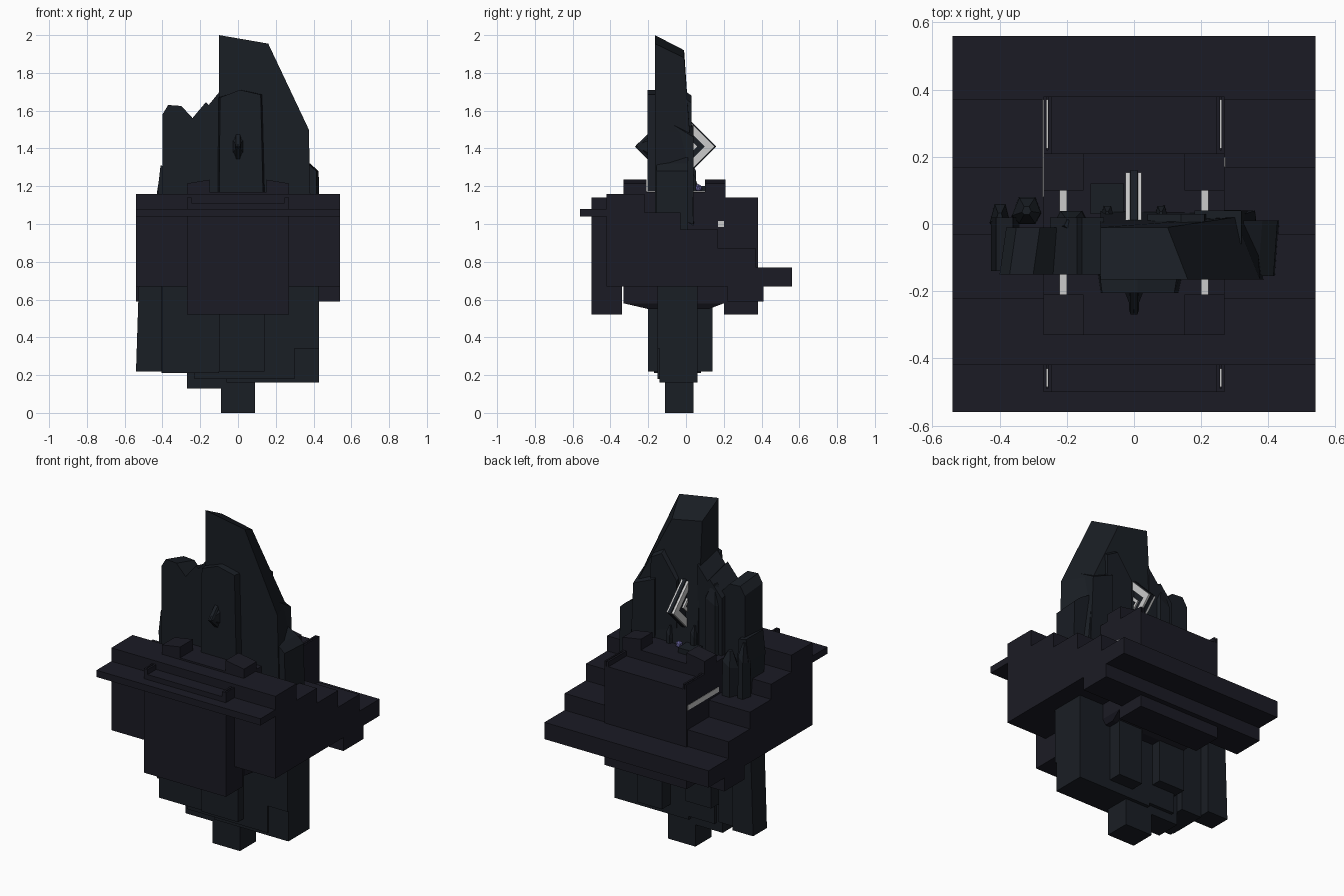
import bpy, bmesh, math
from mathutils import Vector

if "Cube" in bpy.data.objects:
    bpy.data.objects.remove(bpy.data.objects["Cube"])


def material(name, r, g, b):
    m = bpy.data.materials.new(name)
    m.diffuse_color = (r, g, b, 1)
    m.use_nodes = True
    m.node_tree.nodes["Principled BSDF"].inputs["Base Color"].default_value = m.diffuse_color
    return m


STONE = material("dark_stone", 0.011, 0.011, 0.018)
ROCK = material("dark_crystal", 0.010, 0.013, 0.018)
LIGHT = material("pale_inlay", 0.6, 0.6, 0.6)
GEM = material("violet_gem", 0.12, 0.11, 0.3)


def finish(name, bm, mat):
    bmesh.ops.recalc_face_normals(bm, faces=bm.faces)
    me = bpy.data.meshes.new(name)
    bm.to_mesh(me)
    bm.free()
    me.materials.append(mat)
    ob = bpy.data.objects.new(name, me)
    bpy.context.collection.objects.link(ob)
    return ob


def loft(name, rings, mat):
    """Skin between closed rings with equal point counts, capped at both ends."""
    bm = bmesh.new()
    vs = [[bm.verts.new(p) for p in ring] for ring in rings]
    n = len(vs[0])
    for a, b in zip(vs, vs[1:]):
        for i in range(n):
            j = (i + 1) % n
            bm.faces.new((a[i], a[j], b[j], b[i]))
    bm.faces.new(vs[0])
    bm.faces.new(vs[-1])
    return finish(name, bm, mat)


def rect(x0, x1, y0, y1, z):
    return [(x0, y0, z), (x1, y0, z), (x1, y1, z), (x0, y1, z)]


def box(name, x0, x1, y0, y1, z0, z1, mat=STONE):
    return loft(name, [rect(x0, x1, y0, y1, z0), rect(x0, x1, y0, y1, z1)], mat)


def extrude_x(name, yz, x0, x1, mat=STONE):
    return loft(name, [[(x, y, z) for y, z in yz] for x in (x0, x1)], mat)


def slab(name, xz, y0, y1, dx=0.0, dz=0.0):
    """Upright rock plate: front outline at y0, shifted copy at y1."""
    return loft(name, [[(x, y0, z) for x, z in xz],
                       [(x + dx, y1, z + dz) for x, z in xz]], ROCK)


def crystal(name, x, y, rx, ry, z0, z1, z2):
    """Six-sided upright shard with a bevelled tip."""
    def ring(s, z, tilt=0):
        return [(x + rx * s * cx, y + ry * s * cy, z + tilt * cx)
                for cx, cy in ((-1, -.4), (-.5, -1), (.6, -1), (1, -.2), (.6, 1), (-.5, 1))]
    return loft(name, [ring(1, z0), ring(.95, z1, .03), ring(.3, z2)], ROCK)


# Stepped body: stairs falling towards the back
extrude_x("stair_body", [(-.42, 1.16), (-.22, 1.16), (-.22, 1.06), (-.03, 1.06),
                         (-.03, .97), (.17, .97), (.17, .87), (.37, .87), (.37, .77),
                         (.56, .77), (.56, .67), (-.42, .67)], -.54, .54)
box("front_ledge", -.54, .54, -.56, -.42, 1.04, 1.08)
box("back_under_slat", -.54, .54, .22, .41, .59, .67)

# Centre block with front and back panels
box("centre_block", -.27, .27, -.50, .38, .67, 1.11)
box("front_panel", -.27, .27, -.50, -.34, .52, .68)
box("back_panel", -.27, .27, .20, .38, .52, .68)
box("upper_platform", -.27, .27, -.33, .21, 1.10, 1.17)

for side, s in (("left", -1), ("right", 1)):
    def mbox(name, a, b, *r, mat=STONE):
        return box(side + name, min(s * a, s * b), max(s * a, s * b), *r, mat)
    # Rims with pale inlay at both ends of the centre block
    for part, y0, y1 in (("front", -.50, -.42), ("back", .21, .38)):
        mbox(f"_{part}_rim_outer", .261, .27, y0, y1, 1.10, 1.14)
        mbox(f"_{part}_rim_inner", .245, .256, y0, y1, 1.10, 1.14)
        mbox(f"_{part}_rim_inlay", .256, .261, y0 + .015, y1 - .01, 1.10, 1.132, mat=LIGHT)
        mbox(f"_{part}_rim_cap", .245, .27, y0, y0 + .01, 1.10, 1.14)
    # Corner blocks and the strips joining them
    for part, y0, y1 in (("front", -.33, -.21), ("back", .10, .21)):
        ring = [(s * .15, y0), (s * .27, y0), (s * .27, y1), (s * .15, y1)]
        loft(f"{side}_{part}_corner_block",
             [[(x, y, 1.15) for x, y in ring],
              [(x, y, 1.235 if abs(x) < .2 else 1.215) for x, y in ring]], STONE)
    mbox("_top_strip", .20, .222, -.21, .10, 1.16, 1.176, mat=LIGHT)
    mbox("_side_strip", .265, .272, .17 if s > 0 else .08, .20 if s > 0 else .37,
         .985, 1.015, mat=LIGHT)

# Tapered underside
loft("underside_taper", [rect(-.27, .27, -.33, .20, .68), rect(-.27, .27, -.33, .20, .58),
                         rect(-.25, .25, -.20, .12, .55)], STONE)

# Hanging pillars: x0, x1, y0, y1, bottom
hanging = {
    "outer_left": (-.54, -.405, .01, .14, .22), "left": (-.405, -.27, -.15, .08, .21),
    "inner_left": (-.27, -.06, -.11, .04, .13), "core": (-.09, .09, -.11, .04, 0),
    "front": (-.10, .14, -.20, -.10, .22), "middle": (-.23, .30, -.15, .06, .18),
    "right": (-.06, .43, -.14, .06, .16), "outer_right": (.30, .43, -.15, .03, .34),
    "back_right": (.06, .22, .02, .14, .22), "back_left": (-.25, -.08, .02, .12, .30),
    "left_shoulder": (-.40, -.10, -.17, .02, .21),
}
for n, (x0, x1, y0, y1, zb) in hanging.items():
    d = .015 if n == "outer_left" else 0
    loft(n + "_hanging_pillar", [rect(x0, x1, y0, y1, zb),
                                 rect(x0 + d, x1, y0, y1, .68)], ROCK)

# Tall main slab with a sloping top
front = [(-.10, 1.05), (-.10, 2.0), (.16, 1.955), (.375, 1.50), (.385, 1.05)]
back = [(-.10, 1.0), (-.10, 1.92), (.10, 1.88), (.30, 1.48), (.36, 1.0)]
yb = (.05, -.01, -.01, .02, .04)
loft("main_slab", [[(x, -.165, z) for x, z in front],
                   [(x, y, z) for (x, z), y in zip(back, yb)]], ROCK)
slab("main_back_facet", [(.04, 1.05), (.04, 1.60), (.14, 1.74), (.21, 1.70), (.23, 1.05)],
     -.06, .03, 0, -.06)
slab("main_side_facet", [(.18, 1.05), (.18, 1.58), (.32, 1.52), (.34, 1.05)], -.06, .04, 0, -.06)

# Pointed front slab
pf = [(-.10, 1.05), (-.095, 1.67), (.01, 1.71), (.12, 1.685), (.135, 1.05)]
loft("front_slab", [[(x, -.205, z) for x, z in pf],
                    [(x * 1.15, -.10, z) for x, z in pf]], ROCK)

# Left slabs forming a notched skyline
slab("left_slab", [(-.40, .97), (-.40, 1.58), (-.37, 1.63), (-.30, 1.625), (-.24, 1.56),
                   (-.24, .97)], -.15, -.01, .02, -.03)
slab("left_inner_slab", [(-.25, 1.05), (-.25, 1.55), (-.17, 1.645), (-.155, 1.63),
                         (-.09, 1.71), (-.09, 1.05)], -.15, .02, 0, -.04)
slab("outer_left_slab", [(-.41, .97), (-.425, 1.18), (-.41, 1.31), (-.36, 1.30), (-.34, .97)],
     -.14, .02)

# Right low slabs
slab("outer_right_slab", [(.20, .97), (.20, 1.42), (.37, 1.32), (.415, 1.28), (.42, .97)],
     -.155, .01, .012)

# Smaller shards on the steps
crystal("left_step_shard", -.32, .04, .045, .04, .95, 1.16, 1.23)
crystal("outer_left_step_shard", -.40, .02, .03, .04, .95, 1.20, 1.29)
crystal("back_left_tall_shard", -.19, .0, .06, .04, 1.0, 1.48, 1.58)
box("back_left_low_block", -.13, -.03, .03, .12, 1.16, 1.20, ROCK)
crystal("back_right_shard", .08, .03, .02, .025, 1.1, 1.22, 1.27)
crystal("back_inner_shard", -.08, .03, .02, .025, 1.1, 1.26, 1.31)

# Diamond emblem through the slabs: dark spike in front, pale chevrons behind
c, z = -.055, 1.41


def diamond(r, x):
    return [(x, c + r, z), (x, c, z + r), (x, c - r, z), (x, c, z - r)]


loft("diamond_core", [diamond(.20, -.015), diamond(.215, -.01),
                      diamond(.215, .01), diamond(.20, .015)], ROCK)
loft("diamond_front_point", [[(k * .03 * a, y, z + k * .07 * b)
                              for a, b in ((1, .5), (0, 1), (-1, .5), (-1, -.5), (0, -1), (1, -.5))]
                             for k, y in ((1, -.195), (.1, -.265))], ROCK)
for nm, ro, ri in (("outer", .208, .155), ("inner", .115, .09)):
    extrude_x(nm + "_chevron", [(c + ro, z), (c, z + ro), (c, z + ri),
                                (c + ri, z), (c, z - ri), (c, z - ro)], -.026, .022, LIGHT)

# Small gem below the emblem
bm = bmesh.new()
bmesh.ops.create_icosphere(bm, subdivisions=1, radius=.022)
bmesh.ops.translate(bm, verts=bm.verts, vec=Vector((0, .065, 1.19)))
finish("small_gem", bm, GEM)
